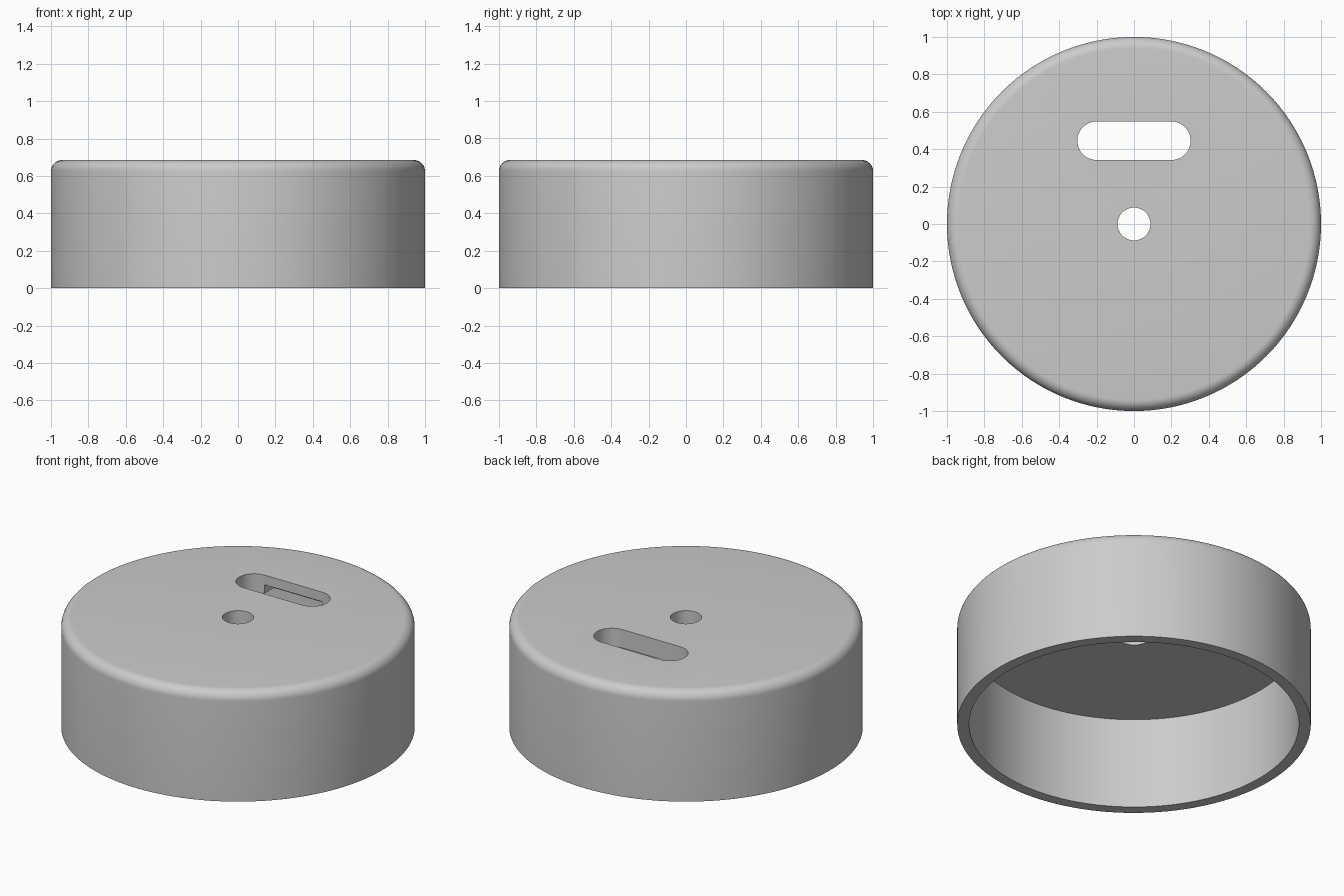
import bpy, bmesh, math
from mathutils import Vector

cube = bpy.data.objects.get("Cube")
if cube:
    bpy.data.objects.remove(cube, do_unlink=True)

RADIUS, INNER, HEIGHT, CEILING, FILLET = 1.0, 0.933, 0.685, 0.57, 0.06
SLOT_Y, SLOT_HALF, SLOT_R = 0.445, 0.2, 0.103

grey = bpy.data.materials.new("plain_grey")
grey.use_nodes = True
grey.diffuse_color = (0.6, 0.6, 0.6, 1)
grey.node_tree.nodes["Principled BSDF"].inputs["Base Color"].default_value = (0.6, 0.6, 0.6, 1)


def make_object(name, bm):
    bmesh.ops.recalc_face_normals(bm, faces=bm.faces)
    mesh = bpy.data.meshes.new(name)
    bm.to_mesh(mesh)
    bm.free()
    mesh.materials.append(grey)
    obj = bpy.data.objects.new(name, mesh)
    bpy.context.collection.objects.link(obj)
    return obj


def arc(cx, cy, r, start, end, steps):
    angles = [math.radians(start + (end - start) * i / steps) for i in range(steps + 1)]
    return [(cx + r * math.cos(a), cy + r * math.sin(a)) for a in angles]


def prism(name, outline, bottom, top):
    bm = bmesh.new()
    face = bm.faces.new([bm.verts.new((x, y, bottom)) for x, y in outline])
    moved = bmesh.ops.extrude_face_region(bm, geom=[face])["geom"]
    verts = [v for v in moved if isinstance(v, bmesh.types.BMVert)]
    bmesh.ops.translate(bm, verts=verts, vec=(0, 0, top - bottom))
    return make_object(name, bm)


# Hollow cap: revolved wall and top with a rounded upper rim
profile = [(0, CEILING), (INNER, CEILING), (INNER, 0), (RADIUS, 0)]
profile += arc(RADIUS - FILLET, HEIGHT - FILLET, FILLET, 0, 90, 8) + [(0, HEIGHT)]
bm = bmesh.new()
verts = [bm.verts.new((x, 0, z)) for x, z in profile]
edges = [bm.edges.new(pair) for pair in zip(verts, verts[1:])]
bmesh.ops.spin(bm, geom=verts + edges, cent=Vector(), axis=(0, 0, 1),
               angle=math.tau, steps=128, use_duplicate=False)
bmesh.ops.remove_doubles(bm, verts=bm.verts, dist=0.0001)
cap = make_object("round_cap", bm)

# Cutters: centre hole, rounded slot, and a shallow pocket under the slot's rear edge
hole = arc(0, 0, 0.088, 0, 360, 48)[:-1]
slot = arc(SLOT_HALF, SLOT_Y, SLOT_R, -90, 90, 20) + arc(-SLOT_HALF, SLOT_Y, SLOT_R, 90, 270, 20)
pocket = [(-SLOT_HALF, SLOT_Y), (SLOT_HALF, SLOT_Y), (SLOT_HALF, 0.64), (-SLOT_HALF, 0.64)]
cutters = [prism("hole_cutter", hole, 0.4, 0.8),
           prism("slot_cutter", slot, 0.4, 0.8),
           prism("pocket_cutter", pocket, 0.4, 0.625)]

bpy.ops.object.select_all(action="DESELECT")
bpy.context.view_layer.objects.active = cap
cap.select_set(True)
for cutter in cutters:
    cutter.hide_render = True
    mod = cap.modifiers.new(cutter.name, "BOOLEAN")
    mod.operation = "DIFFERENCE"
    mod.solver = "EXACT"
    mod.object = cutter
    bpy.ops.object.modifier_apply(modifier=mod.name)
    bpy.data.objects.remove(cutter, do_unlink=True)

bpy.ops.object.shade_smooth_by_angle(angle=math.radians(30))
